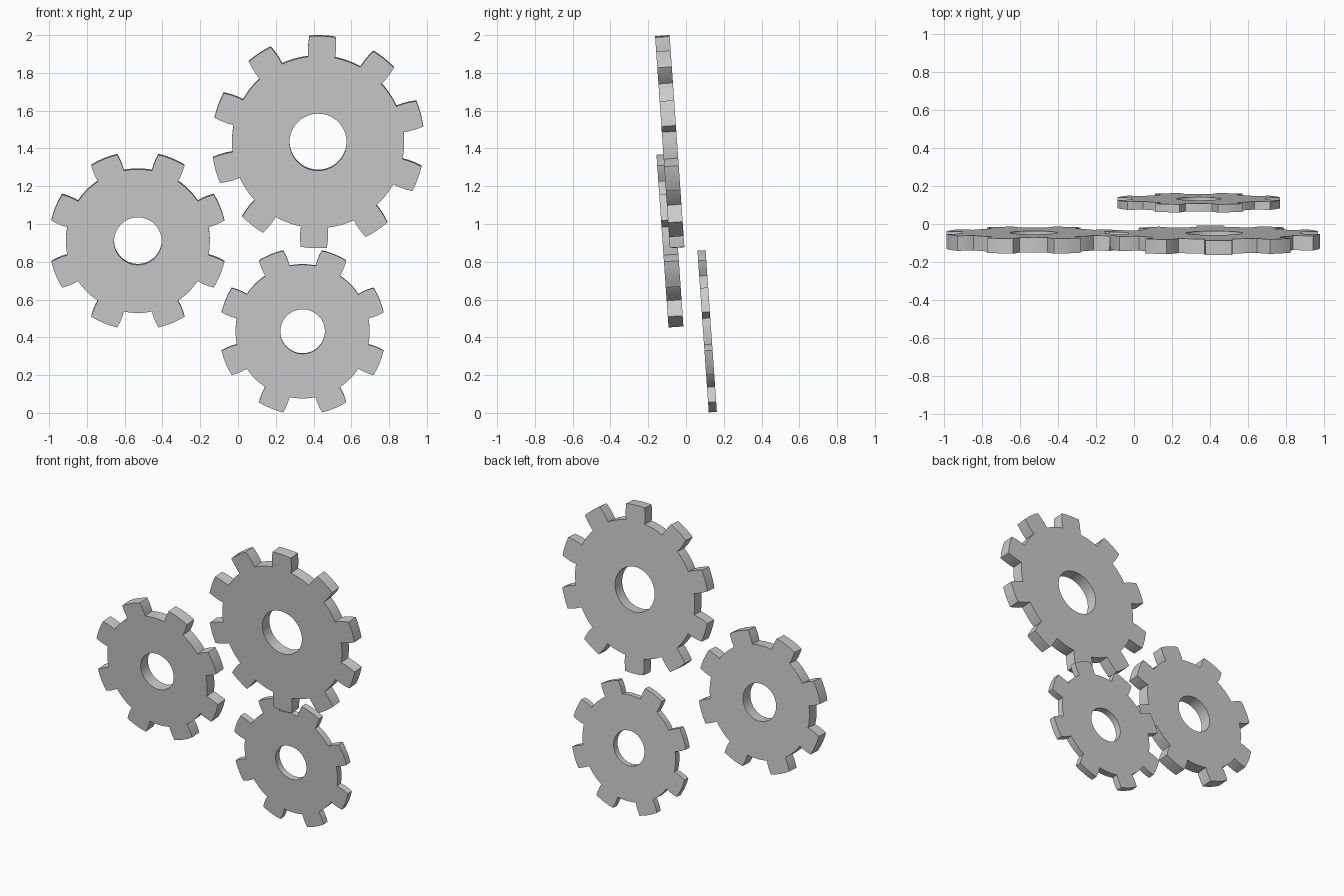
import bpy
from math import sin, cos, pi, radians

if "Cube" in bpy.data.objects:
    bpy.data.objects.remove(bpy.data.objects["Cube"])

TILT = radians(4)   # gears lean slightly towards the front


def half_tooth(f, root_half, tip_half):
    # involute-like flank: radial at the root, narrowing towards the tip
    return root_half - (root_half - tip_half) * f ** 1.6


def gear_outline(teeth, r_root, r_tip, tip_half, phase):
    pitch = 2 * pi / teeth
    root_half = pitch / 4
    pts = []
    for k in range(teeth):
        c = phase + k * pitch
        steps = (0, 0.33, 0.67, 1)
        polar = [(c - half_tooth(f, root_half, tip_half), r_root + f * (r_tip - r_root)) for f in steps]
        polar += [(c + tip_half * t, r_tip) for t in (-0.5, 0, 0.5)]
        polar += [(c + half_tooth(f, root_half, tip_half), r_root + f * (r_tip - r_root)) for f in reversed(steps)]
        polar += [(c + root_half + pitch / 2 * i / 6, r_root) for i in range(1, 6)]
        pts += [(r * cos(a), r * sin(a)) for a, r in polar]
    return pts


def add_loop(curve, pts):
    s = curve.splines.new('POLY')
    s.points.add(len(pts) - 1)
    for p, (x, y) in zip(s.points, pts):
        p.co = (x, y, 0, 1)
    s.use_cyclic_u = True


def gear(name, loc, teeth, r_root, r_tip, r_hole, thickness, tip_half, phase):
    curve = bpy.data.curves.new(name, 'CURVE')
    curve.dimensions = '2D'
    curve.fill_mode = 'BOTH'
    curve.extrude = thickness / 2
    add_loop(curve, gear_outline(teeth, r_root, r_tip, radians(tip_half), radians(phase)))
    add_loop(curve, [(r_hole * cos(2 * pi * i / 64), r_hole * sin(2 * pi * i / 64)) for i in range(64)])
    ob = bpy.data.objects.new(name, curve)
    ob.location = loc
    ob.rotation_euler = (pi / 2 + TILT, 0, 0)
    bpy.context.collection.objects.link(ob)
    bpy.ops.object.select_all(action='DESELECT')
    ob.select_set(True)
    bpy.context.view_layer.objects.active = ob
    bpy.ops.object.convert(target='MESH')
    bpy.ops.object.shade_smooth_by_angle(angle=radians(25))


# three gears: name, centre, teeth, root, tip, hole, thickness, tip half angle, phase
gear("left_gear", (-0.53, -0.085, 0.912), 8, 0.381, 0.471, 0.126, 0.079, 9.1, 22.5)
gear("large_gear", (0.424, -0.086, 1.436), 10, 0.456, 0.563, 0.151, 0.077, 7.1, 15.6)
gear("small_gear", (0.342, 0.112, 0.432), 8, 0.355, 0.441, 0.118, 0.043, 9.1, 22.5)
